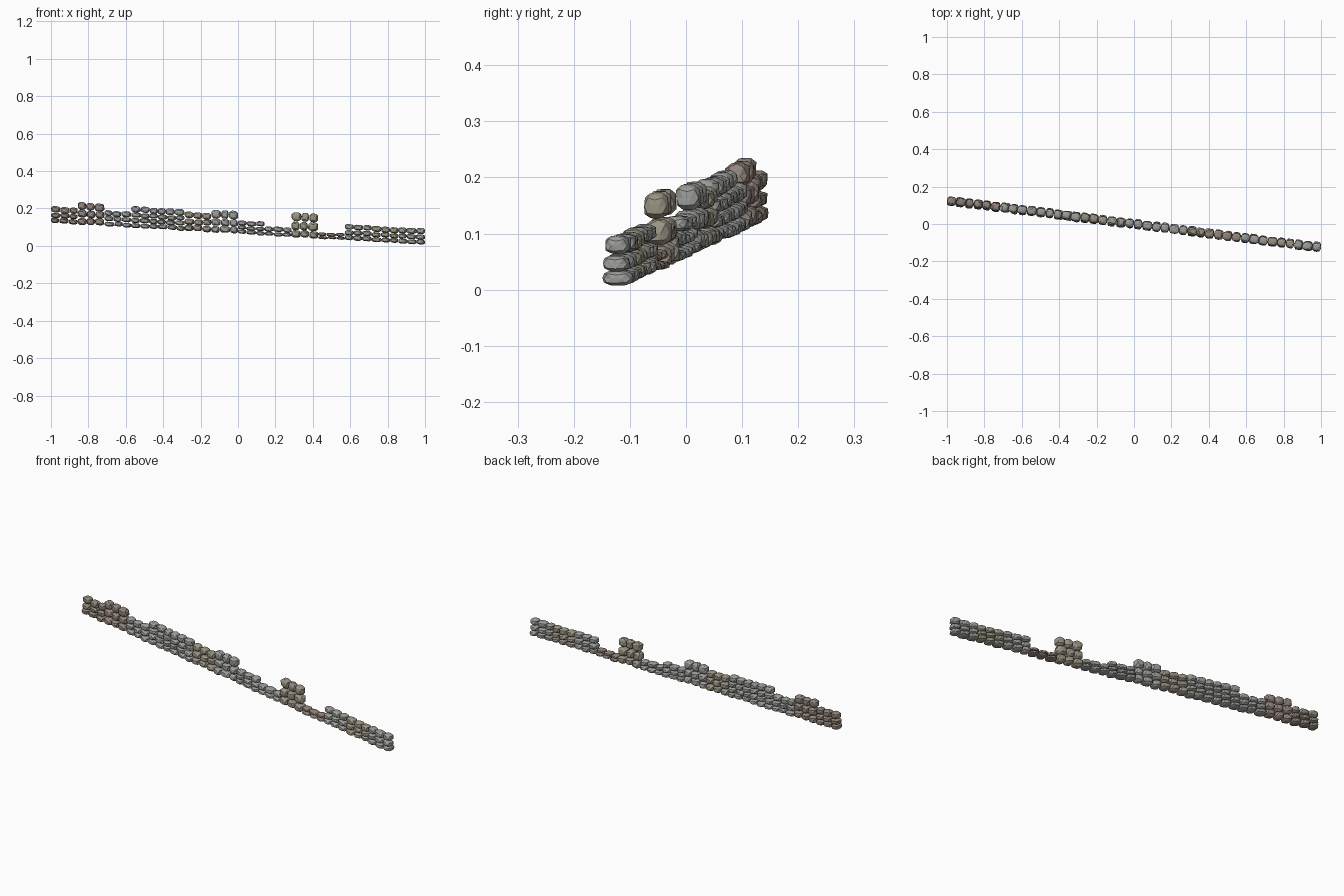
import bpy, bmesh, math, random
from mathutils import Vector

if "Cube" in bpy.data.objects:
    bpy.data.objects.remove(bpy.data.objects["Cube"])

random.seed(7)
YAW = math.atan2(-0.252, 2.0)
SEG = 14
STEP = 2.0 / SEG

PAL = {
    "brown": (0.27, 0.23, 0.19, 1),
    "red": (0.30, 0.24, 0.21, 1),
    "grey": (0.34, 0.34, 0.32, 1),
    "tan": (0.33, 0.30, 0.23, 1),
}
MATS = {}
for key, col in PAL.items():
    MATS[key] = bpy.data.materials.new(key + "_stone")
    MATS[key].diffuse_color = col

# height, number of courses, stone colour for each stretch of wall
STRETCHES = [
    (0.090, 3, "brown"), (0.120, 3, "red"), (0.085, 3, "grey"), (0.115, 4, "grey"),
    (0.115, 4, "grey"), (0.103, 3, "tan"), (0.122, 3, "grey"), (0.073, 3, "grey"),
    (0.050, 2, "grey"), (0.133, 3, "tan"), (0.036, 2, "red"), (0.086, 3, "grey"),
    (0.087, 3, "tan"), (0.088, 3, "grey"),
]


def ground(x):
    return 0.064 - 0.059 * x


def add_stone(bm, centre, half):
    """Faceted boxy pebble: squared-off icosphere with a little jitter."""
    verts = bmesh.ops.create_icosphere(bm, subdivisions=2, radius=1)["verts"]
    p = random.uniform(3.0, 4.0)
    for v in verts:
        c = v.co.normalized()
        r = sum(abs(k) ** p for k in c) ** (-1 / p)
        c = c * r * random.uniform(0.94, 1.03)
        x, y, z = c.x * half[0], c.y * half[1], c.z * half[2]
        wx = centre[0] + x + y * math.sin(-YAW)
        wy = centre[0] * math.tan(YAW) + centre[1] + y + x * math.tan(YAW)
        # stones lie along the slope of the ground
        v.co = Vector((max(-1, min(1, wx)), wy, max(0, centre[2] + z - 0.059 * x)))


# wall stretches, each a small stack of stones
for i, (height, rows, colour) in enumerate(STRETCHES):
    bm = bmesh.new()
    x0 = -1 + i * STEP
    weights = [random.uniform(0.9, 1.1) for _ in range(rows)]
    weights[-1] *= 1.15
    z = 0.0
    for r in range(rows):
        h = height * weights[r] / sum(weights)
        t = r / max(1, rows - 1)
        widths = [random.uniform(0.85, 1.15) for _ in range(3)]
        x = x0
        for w in widths:
            sw = STEP * w / sum(widths)
            cx = x + sw / 2
            depth = 0.027 - 0.006 * t + random.uniform(-0.001, 0.001)
            lift = random.uniform(-0.002, 0.002)
            add_stone(bm, (cx, random.uniform(-0.002, 0.002), ground(cx) + z + h / 2 + lift),
                      (sw * 0.49, depth, h * 0.50))
            x += sw
        z += h
    mesh = bpy.data.meshes.new(f"wall_stretch_{i + 1}")
    bm.to_mesh(mesh)
    bm.free()
    mesh.materials.append(MATS[colour])
    obj = bpy.data.objects.new(f"wall_stretch_{i + 1}", mesh)
    bpy.context.collection.objects.link(obj)

for m in bpy.data.materials:
    if m.users and not m.is_grease_pencil:
        m.use_nodes = True
        m.node_tree.nodes["Principled BSDF"].inputs["Base Color"].default_value = m.diffuse_color
